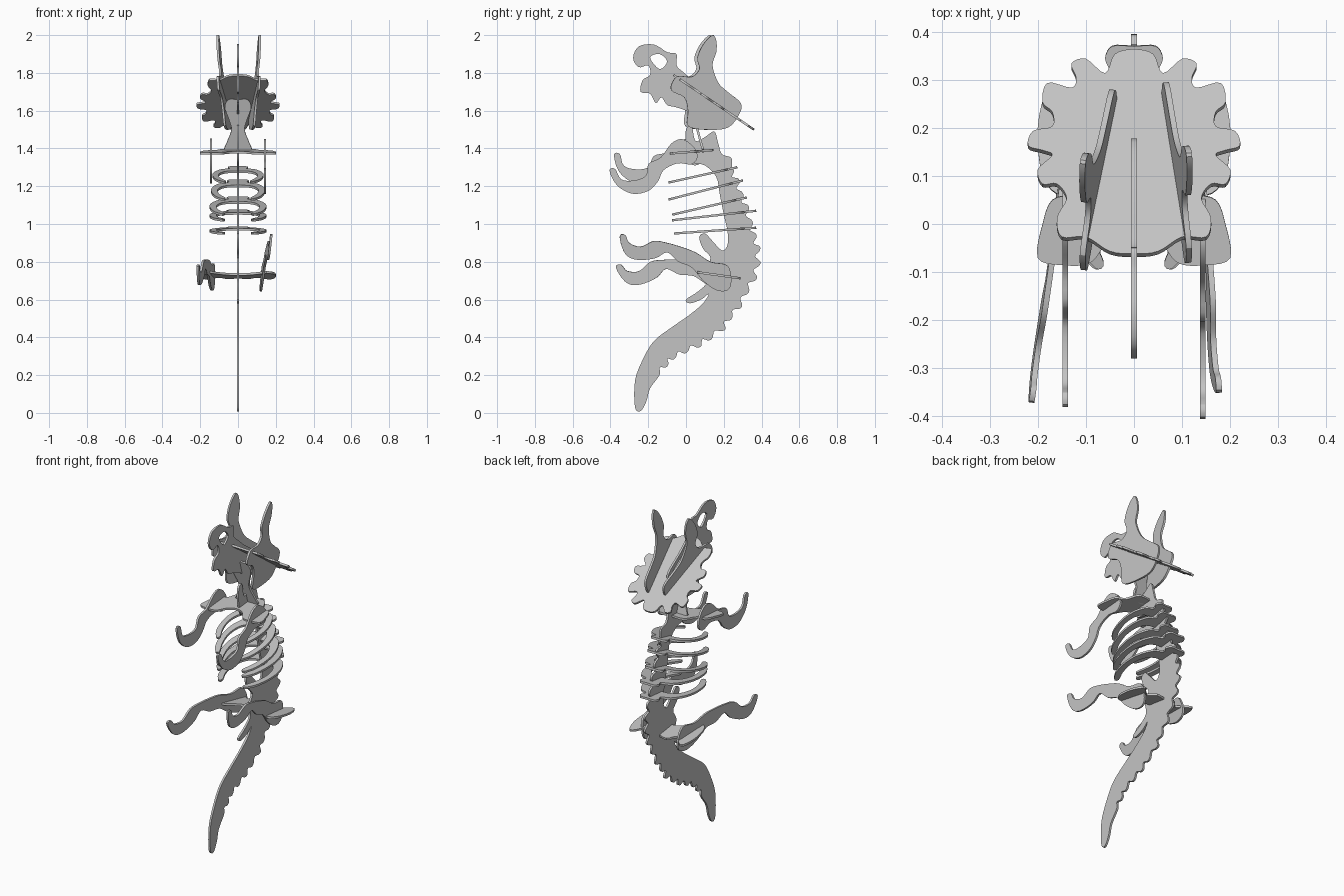
import bpy
import bmesh
import math
from mathutils import Matrix, Vector

THICKNESS = .012
SMOOTH_STEPS = 4

if "Cube" in bpy.data.objects:
    bpy.data.objects.remove(bpy.data.objects["Cube"], do_unlink=True)

# One plain sheet material for every piece
plywood = bpy.data.materials.new("plain grey sheet")
plywood.use_nodes = True
grey = (.55, .55, .55, 1)
plywood.diffuse_color = grey
plywood.node_tree.nodes["Principled BSDF"].inputs["Base Color"].default_value = grey


def smooth_loop(points):
    """Closed Catmull-Rom curve through the points."""
    pts = [Vector(p) for p in points]
    count = len(pts)
    result = []
    for i in range(count):
        before, start = pts[i - 1], pts[i]
        end, after = pts[(i + 1) % count], pts[(i + 2) % count]
        for step in range(SMOOTH_STEPS):
            t = step / SMOOTH_STEPS
            tangent_in, tangent_out = (end - before) / 2, (after - start) / 2
            result.append(start + tangent_in * t
                          + (3 * (end - start) - 2 * tangent_in - tangent_out) * t ** 2
                          + (2 * (start - end) + tangent_in + tangent_out) * t ** 3)
    return result


def mirrored(half):
    """Complete an outline whose first and last points lie on the middle line."""
    return half + [(-x, y) for x, y in reversed(half[1:-1])]


def turned(points, angle, pivot, shift):
    """Rotate an outline in its own plane, to pose a limb."""
    turn = Matrix.Rotation(math.radians(angle), 2)
    pivot, shift = Vector(pivot), Vector(shift)
    return [turn @ (Vector(p) - pivot) + pivot + shift for p in points]


def plate(name, outline, origin, u_axis, v_axis, holes=()):
    """Cut a sheet from an outline and place it on the plane of two axes."""
    curve = bpy.data.curves.new(name, "CURVE")
    curve.dimensions = "2D"
    curve.fill_mode = "BOTH"
    curve.extrude = THICKNESS / 2
    for loop in (outline, *holes):
        points = smooth_loop(loop)
        spline = curve.splines.new("POLY")
        spline.points.add(len(points) - 1)
        for target, p in zip(spline.points, points):
            target.co = (p.x, p.y, 0, 1)
        spline.use_cyclic_u = True
    obj = bpy.data.objects.new(name, curve)
    bpy.context.collection.objects.link(obj)
    bpy.ops.object.select_all(action="DESELECT")
    obj.select_set(True)
    bpy.context.view_layer.objects.active = obj
    bpy.ops.object.convert(target="MESH")
    obj = bpy.context.view_layer.objects.active

    u, v = Vector(u_axis), Vector(v_axis)
    normal = u.cross(v).normalized()
    frame = Matrix((u, v, normal)).transposed().to_4x4()
    frame.translation = Vector(origin)
    mesh = obj.data
    bm = bmesh.new()
    bm.from_mesh(mesh)
    bm.transform(frame)
    bmesh.ops.remove_doubles(bm, verts=bm.verts[:], dist=.0001)
    bmesh.ops.recalc_face_normals(bm, faces=bm.faces[:])
    bm.to_mesh(mesh)
    bm.free()
    mesh.materials.clear()
    mesh.materials.append(plywood)
    bpy.ops.object.shade_smooth_by_angle()
    return obj


def upright(name, outline, x=0, lean_y=0, lean_z=0, holes=()):
    """Side-facing sheet drawn in y and z, at x + lean_y * y + lean_z * z."""
    return plate(name, outline, (x, 0, 0), (lean_y, 1, 0), (lean_z, 0, 1), holes)


def flat(name, half, z, slope):
    """Symmetric lying sheet drawn in x and y, rising along y by the slope."""
    return plate(name, mirrored(half), (0, 0, z), (1, 0, 0), (0, 1, slope))


# Backbone and tail: a row of back knobs, with a dip cut between each pair
knobs = [(.25, 1.29), (.28, 1.23), (.3, 1.16), (.33, 1.09), (.35, 1.01), (.37, .94),
         (.39, .87), (.39, .79), (.37, .71), (.33, .64), (.29, .56), (.24, .5),
         (.2, .44), (.13, .39), (.07, .35), (0, .32), (-.06, .29), (-.1, .25), (-.14, .2)]
back_edge = []
for first, second in zip(knobs, knobs[1:]):
    a, b = Vector(first), Vector(second)
    along = (b - a).normalized()
    inward = Vector((along.y, -along.x)) * .024
    back_edge += [a - along * .012, a + along * .012, (a + b) / 2 + inward]
tail_tip = [(-.14, .2), (-.19, .13), (-.21, .06), (-.24, .01), (-.27, .03), (-.27, .17),
            (-.23, .28), (-.17, .38), (-.08, .45), (.02, .52), (.09, .58), (.12, .63)]
belly = [(.08, .6), (.02, .58), (0, .6), (.06, .64), (.11, .69), (.1, .76), (.13, .82),
         (.09, .87), (.07, .93), (.1, .95), (.14, .91), (.19, .86), (.22, .89),
         (.22, .96), (.2, 1.05), (.18, 1.15), (.16, 1.25), (.1, 1.31), (.03, 1.33)]
neck_root = [(0, 1.41), (0, 1.5), (.03, 1.52), (.05, 1.44), (.1, 1.46), (.15, 1.49),
             (.17, 1.43), (.19, 1.37), (.24, 1.35)]
upright("backbone_and_tail", back_edge + tail_tip + belly + neck_root)

# Skull in the middle plane, with an open nostril
skull = [(-.28, 1.88), (-.25, 1.94), (-.17, 1.95), (-.1, 1.91), (-.05, 1.9), (-.05, 1.84),
         (-.01, 1.8), (.06, 1.74), (.17, 1.66), (.16, 1.6), (.08, 1.56), (0, 1.6),
         (-.06, 1.62), (-.1, 1.63), (-.13, 1.67), (-.16, 1.64), (-.19, 1.69), (-.24, 1.7),
         (-.23, 1.76), (-.19, 1.79), (-.2, 1.84), (-.25, 1.83)]
nostril = [(-.19, 1.88), (-.14, 1.9), (-.1, 1.86), (-.14, 1.82)]
upright("skull", skull, holes=[nostril])

# Cheek sheets, each carrying a brow horn
cheek = [(.14, 2), (.09, 1.95), (.06, 1.88), (.07, 1.82), (.03, 1.78), (-.05, 1.78),
         (-.08, 1.71), (-.01, 1.67), (.01, 1.6), (.01, 1.52), (.1, 1.5), (.22, 1.51),
         (.28, 1.58), (.29, 1.64), (.22, 1.7), (.17, 1.75), (.14, 1.84), (.16, 1.91),
         (.16, 1.97)]
upright("left_cheek_and_horn", cheek, -.049, -.1, .089)
upright("right_cheek_and_horn", [(y - .015, z) for y, z in cheek], .101, .13, -.112)

# Scalloped neck frill
frill = [(0, -.065), (.05, -.06), (.1, -.03), (.15, -.03), (.16, .01), (.14, .05),
         (.16, .08), (.19, .08), (.2, .11), (.17, .14), (.19, .15), (.22, .16),
         (.21, .19), (.17, .2), (.17, .23), (.19, .25), (.18, .29), (.13, .28),
         (.12, .3), (.13, .33), (.1, .34), (.06, .31), (.04, .35), (0, .36)]
flat("frill", frill, 1.744, -.68)

# Cross-facing neck sheet, leaning back toward the shoulders
neck = [(0, 1.66), (.05, 1.66), (.07, 1.62), (.05, 1.56), (.035, 1.5), (.06, 1.43),
        (.07, 1.39), (0, 1.38)]
plate("neck", mirrored(neck), (0, .48, 0), (1, 0, 0), (0, -.28, 1))

# Shoulder and hip sheets
shoulder = [(0, .14), (.08, .14), (.12, .07), (.17, .05), (.19, 0), (.2, -.07),
            (.15, -.085), (.09, -.08), (.05, -.03), (0, -.01)]
flat("shoulder_plate", shoulder, 1.38, .08)
hip = [(0, .26), (.06, .27), (.1, .23), (.15, .28), (.18, .28), (.2, .2), (.19, .1),
       (.15, .06), (.1, .1), (.05, .13), (0, .14)]
flat("hip_plate", hip, .753, -.14)

# Ribs: one hooked outline stretched between front and back positions
rib = [(0, 1), (.045, 1), (.06, .94), (.05, .86), (.1, .8), (.14, .62), (.15, .4),
       (.13, .15), (.09, 0), (.07, .03), (.1, .2), (.115, .4), (.1, .58), (.06, .68),
       (0, .7)]
rib_rows = [(.9, (-.09, 1.22), (.27, 1.3)), (.95, (-.09, 1.13), (.3, 1.23)),
            (1, (-.07, 1.05), (.32, 1.14)), (1, (-.07, 1.02), (.37, 1.07)),
            (1, (-.06, .95), (.37, .98))]
for number, (width, front, back) in enumerate(rib_rows, 1):
    reach = Vector((0, *back)) - Vector((0, *front))
    plate(f"rib_{number}", mirrored(rib), (0, *front), (width, 0, 0), reach)

# Arms: same outline, the left one swung lower
arm = [(-.38, 1.37), (-.35, 1.37), (-.33, 1.31), (-.27, 1.29), (-.2, 1.3), (-.17, 1.36),
       (-.1, 1.38), (-.03, 1.44), (.03, 1.45), (.08, 1.4), (.09, 1.34), (.05, 1.31),
       (-.02, 1.33), (-.1, 1.31), (-.14, 1.26), (-.2, 1.22), (-.28, 1.22), (-.34, 1.26),
       (-.37, 1.31)]
upright("right_arm", arm, -.143)
upright("left_arm", turned(arm, 12, (.03, 1.4), (-.04, 0)), .143)

# Legs: same outline, the right one swung lower and splayed wider
leg = [(-.35, .94), (-.32, .94), (-.3, .9), (-.24, .88), (-.17, .91), (-.1, .9),
       (-.03, .88), (.05, .85), (.13, .8), (.22, .78), (.24, .7), (.22, .65),
       (.16, .65), (.09, .7), (.03, .77), (-.04, .8), (-.1, .85), (-.16, .82),
       (-.25, .81), (-.31, .83), (-.34, .88)]
upright("left_leg", leg, .065, -.05, .1)
upright("right_leg", turned(leg, 17, (.18, .72), (.02, 0)), -.2, .14, .05)
